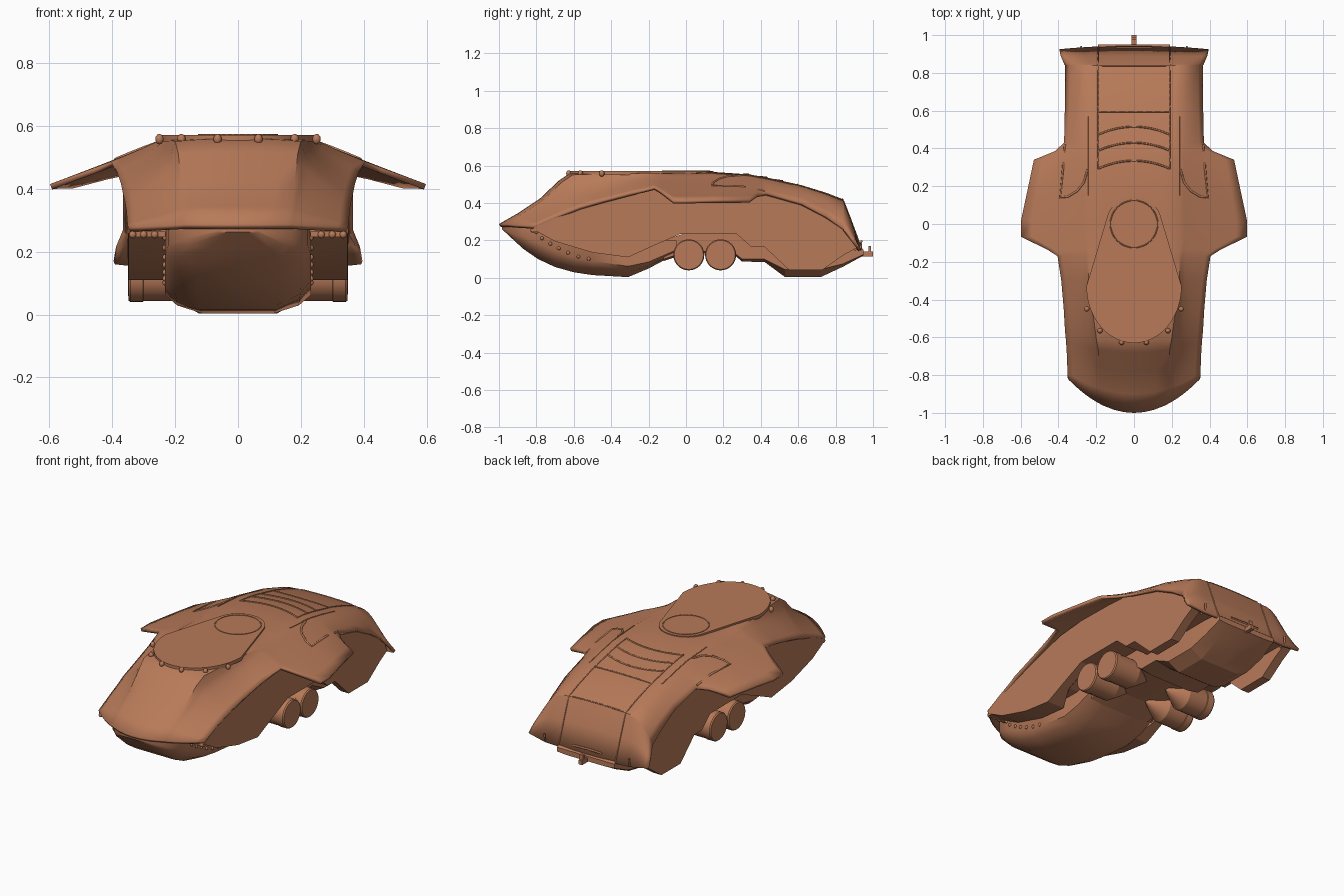
import bpy, bmesh, math
from mathutils import Vector
from mathutils.bvhtree import BVHTree

if "Cube" in bpy.data.objects:
    bpy.data.objects.remove(bpy.data.objects["Cube"])

copper = bpy.data.materials.new("copper")
copper.diffuse_color = (0.48, 0.195, 0.10, 1)
copper.use_nodes = True
copper.node_tree.nodes["Principled BSDF"].inputs["Base Color"].default_value = copper.diffuse_color


def finish(name, bm, angle=30):
    bmesh.ops.recalc_face_normals(bm, faces=bm.faces)
    me = bpy.data.meshes.new(name)
    bm.to_mesh(me)
    ob = bpy.data.objects.new(name, me)
    bpy.context.collection.objects.link(ob)
    me.materials.append(copper)
    bpy.ops.object.select_all(action='DESELECT')
    ob.select_set(True)
    bpy.context.view_layer.objects.active = ob
    bpy.ops.object.shade_smooth_by_angle(angle=math.radians(angle))
    return ob


def loft(rows, closed):
    """Skin half sections (x >= 0, from the centre line out), mirrored in x."""
    bm = bmesh.new()
    rings = []
    for half in rows:
        flip = [(-x, y, z) for x, y, z in reversed(half) if x > 1e-6]
        rings.append([bm.verts.new(p) for p in (half + flip if closed else flip + half)])
    n = len(rings[0])
    for a, b in zip(rings, rings[1:]):
        for i in range(n if closed else n - 1):
            j = (i + 1) % n
            bm.faces.new((a[i], a[j], b[j], b[i]))
    if closed:
        bm.faces.new(rings[0])
        bm.faces.new(rings[-1])
    return bm


def box(name, lo, hi):
    bm = bmesh.new()
    bmesh.ops.create_cube(bm, size=1)
    for v in bm.verts:
        v.co = [lo[i] + (v.co[i] + .5) * (hi[i] - lo[i]) for i in range(3)]
    return finish(name, bm)


def ball(name, p, r, stretch=1.0):
    bm = bmesh.new()
    bmesh.ops.create_uvsphere(bm, u_segments=10, v_segments=6, radius=r)
    for v in bm.verts:
        v.co = Vector(p) + Vector((v.co.x, v.co.y, v.co.z * stretch))
    return finish(name, bm, 60)


# Upper shell: centre y, edge y, top z, dome half width, edge x, edge z, shoulder shape
stations = [
    (-1, -.82, .288, .16, .35, .278, 1), (-.90, -.79, .345, .17, .352, .29, .8),
    (-.78, -.70, .425, .18, .355, .33, .7), (-.68, -.62, .52, .19, .36, .36, .6),
    (-.62, -.57, .56, .20, .365, .38, .55), (-.45, -.45, .564, .22, .372, .415, .6),
    (-.30, -.30, .564, .24, .385, .455, .7), (-.17, -.17, .564, .24, .405, .487, .9),
    (-.135, -.135, .564, .24, .46, .466, .9), (-.068, -.068, .564, .24, .598, .415, .95),
    (.02, .02, .564, .24, .598, .415, .95), (.15, .15, .566, .24, .57, .418, .95),
    (.34, .34, .553, .24, .53, .418, 1), (.385, .385, .545, .23, .42, .445, 1.2),
    (.43, .43, .537, .22, .37, .455, 1.6), (.62, .62, .495, .21, .366, .40, 2.1),
    (.75, .75, .455, .21, .366, .33, 2.3), (.84, .84, .42, .22, .366, .265, 2.3),
    (.845, .845, .412, .22, .369, .262, 2.3), (.89, .89, .29, .25, .388, .215, 1.6),
    (.945, .925, .15, .28, .396, .17, 1)]
rows = []
for yc, ye, zt, w, xe, ze, c in stations:
    dome = .05 * (zt - ze)
    half = [(w * f, zt - dome * f * f) for f in (0, .33, .67, 1)]
    half += [(w + (xe - w) * t, zt - dome - (zt - dome - ze) * t ** c)
             for t in (.08, .2, .36, .52, .68, .84, 1)]
    rows.append([(x, yc + (ye - yc) * (x / xe) ** 2, z) for x, z in half])
bm = loft(rows, False)
bm.normal_update()
surface = BVHTree.FromBMesh(bm)
shell = finish("upper_shell", bm, 35)
if sum(p.normal.z for p in shell.data.polygons) < 0:
    shell.data.flip_normals()
mod = shell.modifiers.new("thickness", 'SOLIDIFY')
mod.thickness = .018
mod.offset = -1

# Side walls and pods: y, wall top, lower edge, inner face x
walls = [(-.815, .27, .258, .232), (-.70, .322, .195, .232), (-.5, .387, .135, .232),
         (-.31, .445, .11, .24), (-.2, .475, .16, .295), (-.03, .49, .235, .295),
         (.27, .485, .235, .295), (.35, .478, .165, .295), (.42, .462, .165, .295),
         (.55, .425, .043, .295), (.73, .345, .043, .295), (.84, .272, .12, .295),
         (.92, .18, .165, .295)]
finish("side_walls", loft([[(0, y, zt), (.351, y, zt), (.349, y, zl), (xi, y, zl),
                            (xi - .005, y, max(zl, .168)), (0, y, max(zl, .168))]
                           for y, zt, zl, xi in walls], True), 15)

# Rear belly keel with upright flanks: y, half width, top, flank bottom, belly
keel = [(-.12, .2, .2, .10, .09), (0, .2, .24, .14, .13), (.25, .2, .24, .14, .13),
        (.3, .2, .24, .10, .087), (.42, .2, .24, .10, .085), (.53, .2, .24, .045, .004),
        (.72, .2, .24, .045, .004), (.84, .2, .24, .075, .06), (.95, .19, .15, .125, .12)]
finish("belly_keel", loft([[(0, y, t), (w, y, t), (w, y, zs), (.125, y, zb), (0, y, zb)]
                           for y, w, t, zs, zb in keel], True), 15)

# Nose bowl: y, half width, top, side bottom, belly half width, belly
bowl = [(-.985, .06, .277, .268, .03, .262), (-.93, .17, .277, .24, .10, .21),
        (-.87, .222, .277, .22, .13, .155), (-.79, .232, .277, .185, .13, .10),
        (-.70, .232, .277, .145, .13, .058), (-.6, .232, .277, .11, .125, .03),
        (-.5, .232, .277, .09, .12, .015), (-.31, .232, .2, .062, .115, .004),
        (-.2, .23, .2, .085, .115, .05), (-.05, .22, .2, .15, .10, .13)]
finish("nose_bowl", loft([[(0, y, t), (w, y, t), (w, y, zs),
                           ((w + wb) / 2 + .02, y, (zs + zb) / 2 - .004),
                           (wb, y, zb), (0, y, zb)] for y, w, t, zs, wb, zb in bowl], True), 40)

# Deck plate: egg outline with a narrow rear end
outline = [(.252 * math.cos(a), -.33 + .30 * math.sin(a))
           for a in [math.pi * (1 + i / 24) for i in range(25)]]
outline += [(.147 * math.cos(a), .147 * math.sin(a))
            for a in [math.radians(20 + 10 * i) for i in range(15)]]
bm = bmesh.new()
face = bm.faces.new([bm.verts.new((x, y, .55)) for x, y in outline])
up = bmesh.ops.extrude_face_region(bm, geom=[face])
for v in up['geom']:
    if isinstance(v, bmesh.types.BMVert):
        v.co.z = .571
finish("deck_plate", bm)


def line(name, pts, r=.004, drop=True, cyclic=False):
    """Thin trim line, dropped onto the shell when asked."""
    cu = bpy.data.curves.new(name, 'CURVE')
    cu.dimensions = '3D'
    cu.bevel_depth = r
    cu.bevel_resolution = 1
    cu.use_fill_caps = True
    sp = cu.splines.new('POLY')
    sp.points.add(len(pts) - 1)
    sp.use_cyclic_u = cyclic
    for q, p in zip(sp.points, pts):
        z = p[2] if len(p) > 2 else 0
        if drop:
            hit = surface.ray_cast(Vector((p[0], p[1], 2)), Vector((0, 0, -1)))[0]
            z = hit.z if hit else z
        q.co = (p[0], p[1], z, 1)
    ob = bpy.data.objects.new(name, cu)
    bpy.context.collection.objects.link(ob)
    cu.materials.append(copper)


# Deck ring, louvres and rear hatch
line("deck_ring", [(.125 * math.cos(i * math.pi / 20), .125 * math.sin(i * math.pi / 20), .571)
                   for i in range(40)], .003, False, True)
for y0 in (.335, .43, .515):
    line("louvre", [(.19 * k / 6, y0 - .042 * (k / 6) ** 2) for k in range(-6, 7)], .005)
line("hatch_front_edge", [(.19 * k / 4, .595) for k in range(-4, 5)])
line("hatch_hinge", [(.17 * k / 4, .838) for k in range(-4, 5)])
line("hatch_handle", [(.095 * k / 4, .932) for k in range(-4, 5)], .006)
for s in (-1, 1):
    line("hatch_side", [(s * .188, .29 + .0325 * k) for k in range(21)])
    line("roof_seam", [(s * .24, .15 + .03 * k) for k in range(15)], .003)
    line("intake_edge", [(s * x, y) for x, y in ((.365, .42), (.375, .3), (.39, .14), (.35, .145),
                                                 (.30, .175), (.265, .22), (.245, .29))], .006)
    # Deck bolts around the front rim
    for x, y in ((.25, -.45), (.18, -.565), (.065, -.627)):
        ball("deck_bolt", (s * x, y, .558), .014, 1.2)
    # Rivets on the nose and the pod front strip
    for y, z in ((-.80, .245), (-.77, .212), (-.725, .182), (-.68, .158), (-.63, .134),
                 (-.575, .114), (-.52, .102)):
        ball("nose_rivet", (s * .231, y, z), .010)
    box("pod_strip", (min(s * .23, s * .346), -.823, .246), (max(s * .23, s * .346), -.80, .264))
    for x in (.265, .30, .335):
        ball("pod_rivet", (s * x, -.82, .254), .012)
    # Thruster drums: lathed about the x axis, pointed towards the middle
    for y in (.015, .185):
        bm = bmesh.new()
        profile = [(.07, .004), (.11, .035), (.15, .06), (.18, .08), (.30, .08),
                   (.302, .083), (.342, .083), (.349, .078)]
        rings = [[bm.verts.new((s * x, y + r * math.cos(i * math.pi / 16),
                                .123 + r * math.sin(i * math.pi / 16))) for i in range(32)]
                 for x, r in profile]
        for a, b in zip(rings, rings[1:]):
            for i in range(32):
                bm.faces.new((a[i], a[i - 1], b[i - 1], b[i]))
        bm.faces.new(rings[0])
        bm.faces.new(rings[-1])
        finish("thruster_drum", bm)
    # Rear hooks
    line("rear_hook", [(s * .28, .90, .15), (s * .28, .935, .16), (s * .28, .938, .20)], .006, False)

# Tow hitch
box("tow_hitch", (-.012, .90, .115), (.012, 1.0, .14))
box("tow_pin", (-.012, .975, .135), (.012, .99, .17))
